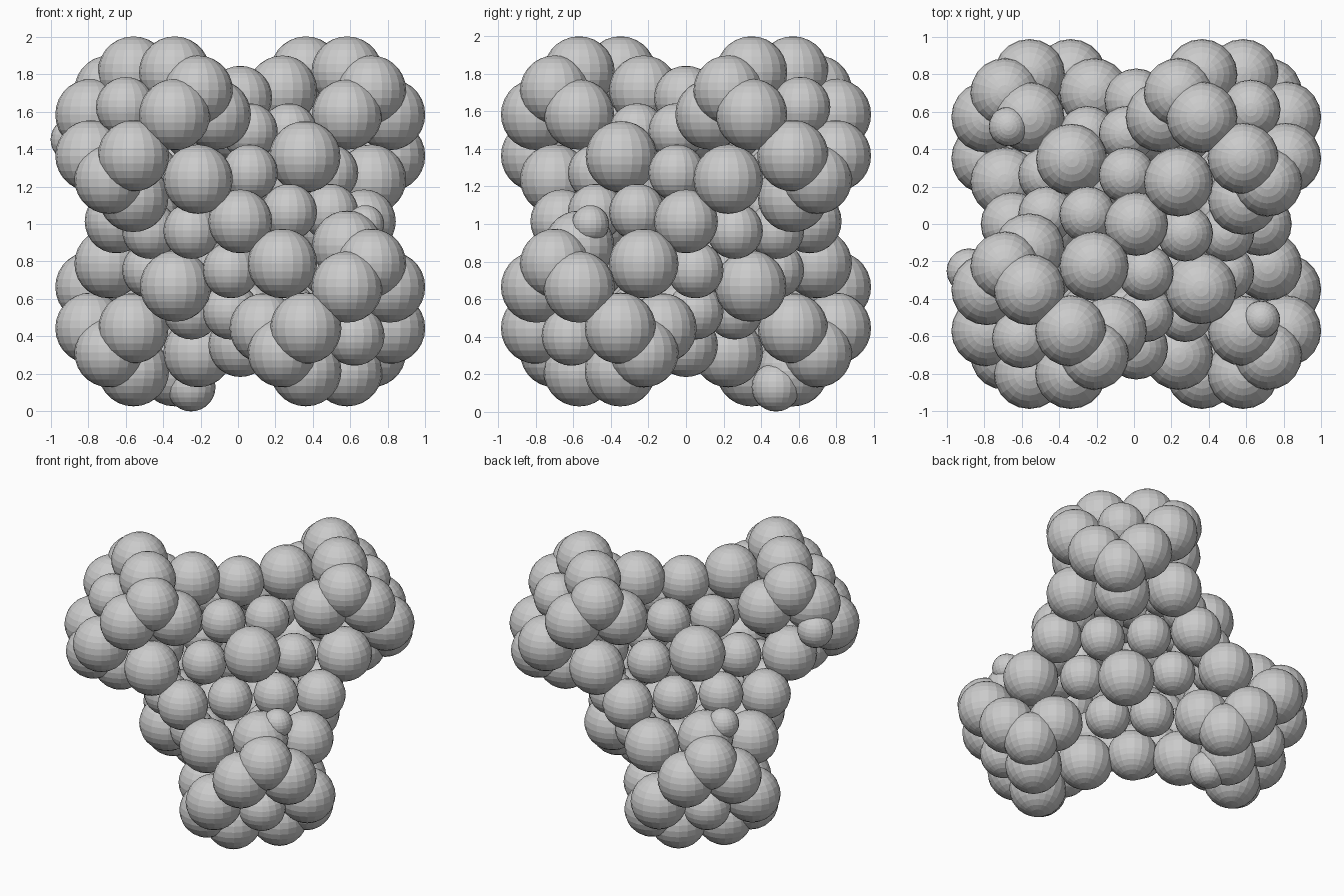
import bpy, bmesh
from itertools import permutations
from mathutils import Matrix, Vector

if "Cube" in bpy.data.objects:
    bpy.data.objects.remove(bpy.data.objects["Cube"])

CENTRE = Vector((0.012, 0.0, 1.014))
# The four lobes point to the corners of a tetrahedron
LOBES = [(1, 1, 1), (-1, -1, 1), (1, -1, -1), (-1, 1, -1)]


def build(name, balls):
    """One object made of many faceted balls: (position, radius)."""
    bm = bmesh.new()
    for pos, r in balls:
        bmesh.ops.create_uvsphere(bm, u_segments=20, v_segments=14, radius=r,
                                  matrix=Matrix.Translation(pos))
    me = bpy.data.meshes.new(name)
    bm.to_mesh(me)
    bm.free()
    ob = bpy.data.objects.new(name, me)
    bpy.context.collection.objects.link(ob)
    return ob


def orbit(p, r):
    """Repeat a ball over all permutations and all four lobe directions."""
    pts = {tuple(round(a * b, 4) for a, b in zip(q, s))
           for q in set(permutations(p)) for s in LOBES}
    return [(CENTRE + Vector(q), r) for q in sorted(pts)]


# Lobe ends: ring of six balls, a tip ball and three side balls
build("lobe_rings", orbit((0.35, 0.57, 0.797), 0.19))
build("lobe_tips", orbit((0.61, 0.61, 0.61), 0.16))
build("lobe_sides", orbit((0.70, 0.70, 0.225), 0.185))

# Necks joining the lobes to the body
build("edge_necks", orbit((0.225, 0.225, 0.70), 0.185))
build("face_necks", orbit((0.57, 0.57, 0.13), 0.187))

# Body: edge middles, face centres and the balls around each face centre
build("edge_middles", orbit((0.0, 0.0, 0.66), 0.17))
build("face_centres", orbit((-0.345, -0.345, -0.345), 0.19))
build("face_rings", orbit((-0.05, -0.26, -0.48), 0.15))

# Small irregular bumps
bumps = [((-0.25, 0.48, 0.13), 0.13), ((-0.67, 0.52, 1.0), 0.105),
         ((0.68, -0.51, 1.0), 0.10), ((-0.88, -0.25, 1.45), 0.12)]
build("bumps", [(Vector(p), r) for p, r in bumps])
